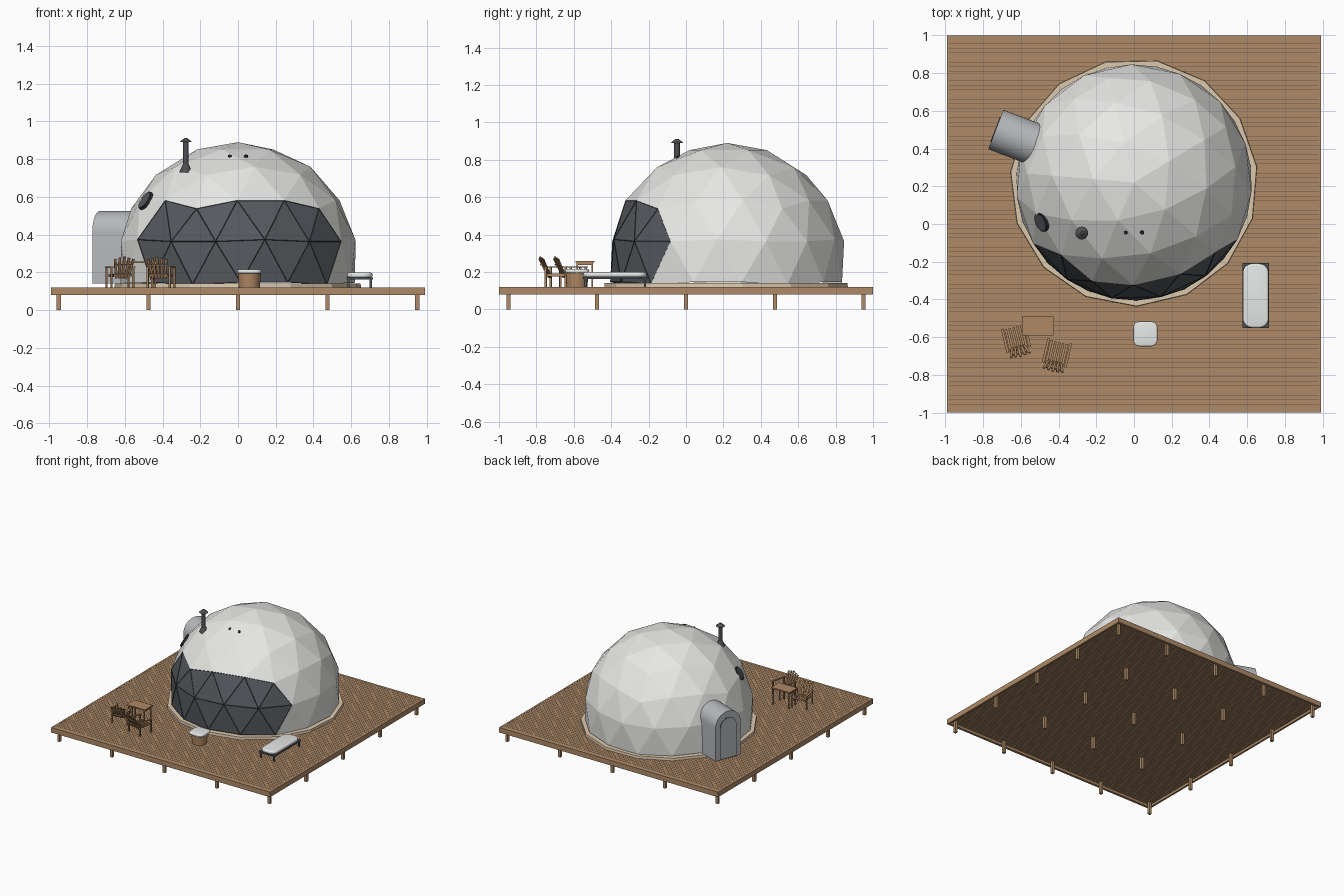
import bpy, bmesh
from math import sin, cos, pi, radians, degrees, atan2, sqrt
from mathutils import Matrix, Vector

old = bpy.data.objects.get("Cube")
if old:
    bpy.data.objects.remove(old)


def material(name, r, g, b):
    m = bpy.data.materials.new(name)
    m.use_nodes = True
    m.diffuse_color = (r, g, b, 1)
    m.node_tree.nodes["Principled BSDF"].inputs["Base Color"].default_value = (r, g, b, 1)
    return m


WOOD = material("deck wood", .43, .26, .14)
GAP = material("dark gap wood", .15, .09, .05)
FURNITURE = material("furniture wood", .43, .245, .125)
CANVAS = material("off white canvas", .81, .81, .79)
GLASS = material("tinted window", .092, .1, .112)
FRAME = material("black frame", .027, .03, .034)
GREY = material("entrance grey", .47, .48, .5)
CURB = material("beige curb", .72, .58, .42)
METAL = material("dark metal", .075, .08, .087)
WHITE = material("white cushion", .88, .89, .89)

CX, CY, CZ, R = 0, .22, .255, .635      # dome centre and radius
CENTRE = Vector((CX, CY, CZ))


def finish(name, bm, *mats, at=Matrix(), smooth=False):
    bmesh.ops.recalc_face_normals(bm, faces=bm.faces)
    me = bpy.data.meshes.new(name)
    bm.to_mesh(me)
    bm.free()
    ob = bpy.data.objects.new(name, me)
    ob.matrix_world = at
    for m in mats:
        me.materials.append(m)
    bpy.context.collection.objects.link(ob)
    if smooth:
        bpy.ops.object.select_all(action='DESELECT')
        ob.select_set(True)
        bpy.context.view_layer.objects.active = ob
        bpy.ops.object.shade_smooth_by_angle(angle=radians(35))


def box(bm, x0, x1, y0, y1, z0, z1, turn=Matrix()):
    mid = Matrix.Translation(((x0 + x1) / 2, (y0 + y1) / 2, (z0 + z1) / 2))
    size = Matrix.Diagonal((x1 - x0, y1 - y0, z1 - z0, 1))
    bmesh.ops.create_cube(bm, size=1, matrix=turn @ mid @ size)


def cone(bm, r1, r2, z0, z1, at=Matrix(), segments=20):
    bmesh.ops.create_cone(bm, cap_ends=True, segments=segments, radius1=r1, radius2=r2,
                          depth=z1 - z0, matrix=at @ Matrix.Translation((0, 0, (z0 + z1) / 2)))


def on_dome(direction):
    n = Vector(direction).normalized()
    return Matrix.Translation(CENTRE + n * R * .98) @ n.to_track_quat('Z', 'Y').to_matrix().to_4x4()


# Deck: planks, dark strip closing the gaps, edge boards, posts
bm = bmesh.new()
rows = 80
pitch = 1.96 / rows
for i in range(rows):
    y = -.98 + i * pitch
    box(bm, -.976, .976, y + .001, y + pitch - .001, .1, .12)
finish("deck_planks", bm, WOOD)
bm = bmesh.new()
box(bm, -.975, .975, -.979, .979, .107, .113)
finish("deck_gap_filler", bm, GAP)
bm = bmesh.new()
for s in (-1, 1):
    box(bm, -.99, .99, *sorted((s * .98, s)), .08, .121)
    box(bm, *sorted((s * .975, s * .99)), -.98, .98, .08, .121)
finish("deck_edge_boards", bm, WOOD)
bm = bmesh.new()
for i in range(-2, 3):
    for j in range(-2, 3):
        x, y = i * .475, j * .475
        box(bm, x - .011, x + .011, y - .011, y + .011, 0, .102)
finish("deck_posts", bm, WOOD)

# Dome: three-way split icosahedron, cut one row below the equator
TURN = radians(-112.8)
ico = [Vector((0, 0, 1)), Vector((0, 0, -1))]
for k in range(5):
    for z, shift in ((1, 0), (-1, pi / 5)):
        a = TURN + shift + k * 2 * pi / 5
        ico.append(Vector((2 * cos(a), 2 * sin(a), z)) / sqrt(5))
near = lambda p, q: (p - q).length < 1.1
bm = bmesh.new()


def panel(*pts):
    pts = [p.normalized() for p in pts]
    if min(p.z for p in pts) < -.25:
        return
    f = bm.faces.new([bm.verts.new(CENTRE + p * R) for p in pts])
    inside = all(-150 < degrees(atan2(p.y, p.x)) < -28 and p.z < .53 for p in pts)
    f.material_index = 1 if inside else 0


for i, a in enumerate(ico):
    for j, b in enumerate(ico[:i]):
        for c in ico[:j]:
            if near(a, b) and near(b, c) and near(a, c):
                u, v = (b - a) / 3, (c - a) / 3
                for m in range(3):
                    for n in range(3 - m):
                        p = a + u * m + v * n
                        panel(p, p + u, p + v)
                        if m + n < 2:
                            panel(p + u, p + u + v, p + v)
bmesh.ops.remove_doubles(bm, verts=bm.verts, dist=.001)
bmesh.ops.recalc_face_normals(bm, faces=bm.faces)
# Window bars
panes = [f for f in bm.faces if f.material_index == 1]
bars = bmesh.ops.inset_individual(bm, faces=panes, thickness=.004, depth=-.002)["faces"]
for f in bars:
    if f not in panes:
        f.material_index = 2
finish("dome", bm, CANVAS, GLASS, FRAME)

# Curb around the dome foot, its corners below those of the dome
bm = bmesh.new()
cone(bm, .657, .655, .12, .14,
     Matrix.Translation((CX, CY, 0)) @ Matrix.Rotation(TURN - pi / 2, 4, 'Z'), 15)
finish("dome_curb", bm, CURB)

# Arched entrance
ENTRY = Matrix.Translation((CX, CY, 0)) @ Matrix.Rotation(radians(159), 4, 'Z')


def arch(name, half, top, d0, d1, mat, bottom):
    bm = bmesh.new()
    pts = [(half, bottom)]
    pts += [(half * cos(k * pi / 20), top - half + half * sin(k * pi / 20)) for k in range(21)]
    pts += [(-half, bottom)]
    f = bm.faces.new([bm.verts.new((d0, y, z)) for y, z in pts])
    new = bmesh.ops.extrude_face_region(bm, geom=[f])["geom"]
    bmesh.ops.translate(bm, vec=(d1 - d0, 0, 0),
                        verts=[v for v in new if isinstance(v, bmesh.types.BMVert)])
    finish(name, bm, mat, at=ENTRY, smooth=True)


arch("entrance_tunnel", .112, .525, .5, .784, GREY, .14)
arch("door_frame", .073, .475, .784, .786, FRAME, .145)
arch("door", .069, .471, .786, .788, GREY, .148)

# Round side window
spot = on_dome((-.49, -.21, .325))
bm = bmesh.new()
cone(bm, .055, .053, -.02, .008, spot, 28)
finish("round_window_rim", bm, FRAME, smooth=True)
bm = bmesh.new()
cone(bm, .045, .045, .004, .01, spot, 28)
finish("round_window_glass", bm, GLASS, smooth=True)

# Stove pipe and roof vents
pipe = Matrix.Translation((-.277, -.048, 0))
bm = bmesh.new()
cone(bm, .034, .016, .73, .772, pipe)
cone(bm, .015, .015, .74, .892, pipe)
cone(bm, .034, .008, .89, .912, pipe)
finish("stove_pipe", bm, METAL, smooth=True)
bm = bmesh.new()
for x in (-.043, .043):
    cone(bm, .011, .01, -.015, .004, on_dome((x, -.265, .56)), 14)
finish("roof_vents", bm, FRAME, smooth=True)


# Padded tops with rounded corners
def cushion(name, x0, x1, y0, y1, z0, z1, corner):
    bm = bmesh.new()
    box(bm, x0, x1, y0, y1, z0, z1)
    upright = [e for e in bm.edges if abs(e.verts[0].co.z - e.verts[1].co.z) > .001]
    bmesh.ops.bevel(bm, geom=upright, offset=corner, segments=5, profile=.5, affect='EDGES')
    rim = [e for e in bm.edges if abs(e.verts[0].co.z - e.verts[1].co.z) < .001]
    bmesh.ops.bevel(bm, geom=rim, offset=(z1 - z0) * .4, segments=3, profile=.5, affect='EDGES')
    finish(name, bm, WHITE, smooth=True)


# Round stool
bm = bmesh.new()
cone(bm, .056, .061, .12, .196, Matrix.Translation((.06, -.583, 0)), 24)
finish("stool_base", bm, FURNITURE, smooth=True)
cushion("stool_cushion", -.004, .124, -.648, -.517, .194, .216, .032)

# Lounger
cushion("lounger_cushion", .577, .713, -.55, -.21, .172, .199, .048)
bm = bmesh.new()
box(bm, .574, .716, -.552, -.207, .163, .173)
for x in (.58, .698):
    for y in (-.545, -.225):
        box(bm, x, x + .012, y, y + .012, .12, .165)
finish("lounger_frame", bm, METAL)

# Table
bm = bmesh.new()
box(bm, -.593, -.427, -.592, -.49, .25, .259)
for x in (-.585, -.443):
    box(bm, x, x + .008, -.586, -.496, .237, .25)
    for y in (-.586, -.504):
        box(bm, x, x + .008, y, y + .008, .12, .25)
finish("table", bm, FURNITURE)


# Slatted armchairs, facing local +y
def chair(name, x, y, angle):
    bm = bmesh.new()
    tilt = Matrix.Translation((0, -.045, .17)) @ Matrix.Rotation(radians(26), 4, 'X')
    for s in (-1, 1):
        box(bm, s * .06 - .007, s * .06 + .007, -.065, .065, .224, .23)
        for leg in (-.055, .055):
            box(bm, s * .06 - .005, s * .06 + .005, leg - .005, leg + .005, .12, .225)
        box(bm, s * .046 - .004, s * .046 + .004, -.055, .055, .175, .186)
    for k in range(-2, 3):
        box(bm, k * .021 - .006, k * .021 + .006, -.05, .058, .186, .191)
        lean = Matrix.Translation((k * .016, 0, 0)) @ tilt @ Matrix.Rotation(k * .08, 4, 'Y')
        box(bm, -.007, .007, -.003, .003, 0, .125 - .006 * abs(k), lean)
    for z in (.02, .075):
        box(bm, -.05, .05, -.008, -.003, z, z + .009, tilt)
    finish(name, bm, FURNITURE,
           at=Matrix.Translation((x, y, 0)) @ Matrix.Rotation(radians(angle), 4, 'Z'))


chair("chair_left_of_table", -.625, -.604, 14)
chair("chair_by_table", -.408, -.683, -13)
